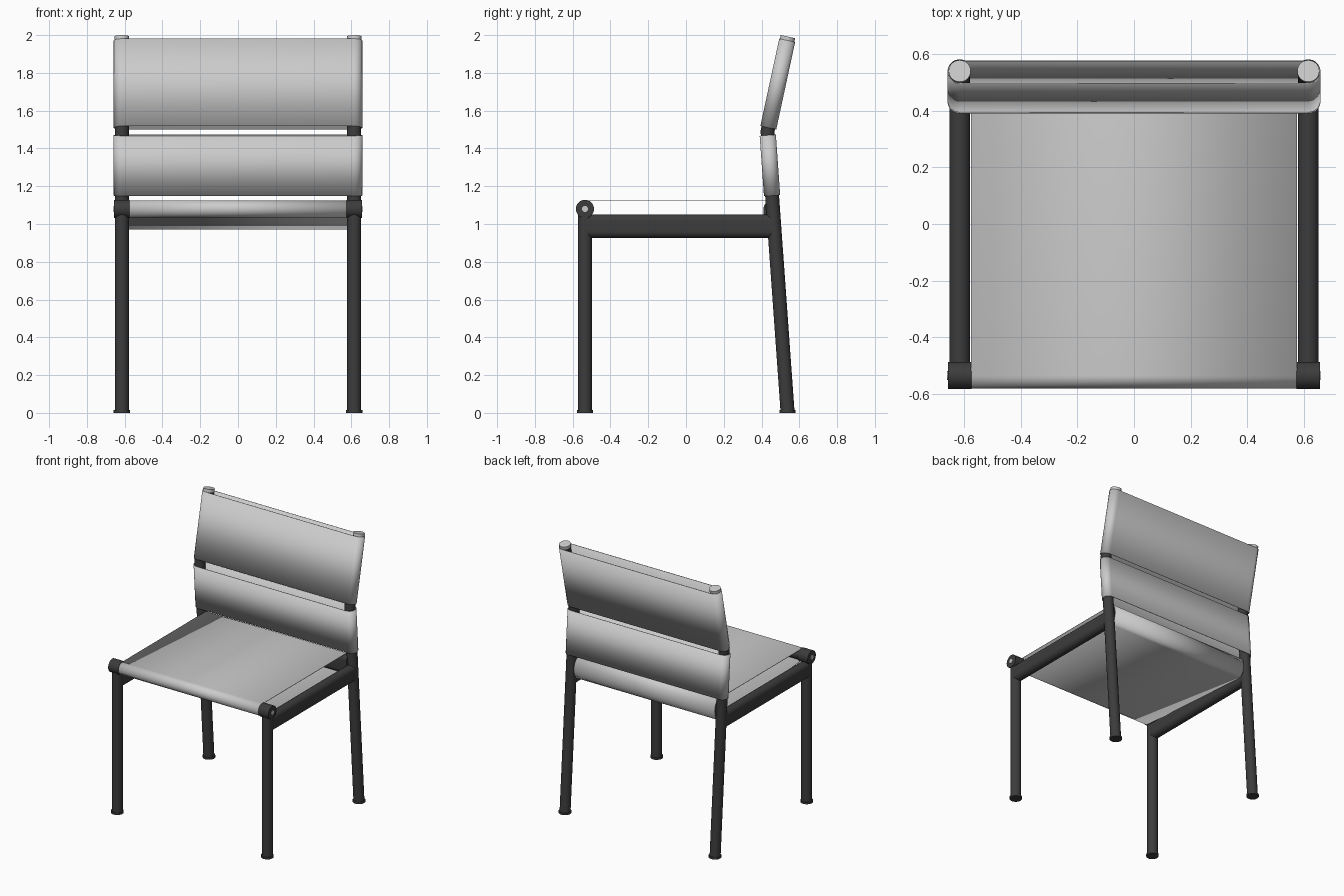
import bpy, math
from mathutils import Vector
from math import pi, cos, sin, radians

if "Cube" in bpy.data.objects:
    bpy.data.objects.remove(bpy.data.objects["Cube"])

dark = bpy.data.materials.new("dark_metal")
dark.diffuse_color = (0.045, 0.045, 0.045, 1)
dark.use_nodes = True
dark.node_tree.nodes["Principled BSDF"].inputs["Base Color"].default_value = dark.diffuse_color
X = Vector((1, 0, 0))


def stadium(hu, hv, n=16):
    """Rounded outline, half sizes hu and hv (a circle when equal)."""
    r = min(hu, hv)
    pts = []
    for cu, cv, start in ((1, 1, 0), (-1, 1, .5), (-1, -1, 1), (1, -1, 1.5)):
        for i in range(n // 2 + 1):
            a = start * pi + i * pi / n
            p = (cu * (hu - r) + r * cos(a), cv * (hv - r) + r * sin(a))
            if not pts or math.dist(p, pts[-1]) > 1e-5:
                pts.append(p)
    if math.dist(pts[0], pts[-1]) < 1e-5:
        pts.pop()
    return pts


def sweep(name, profile, path, u=X, mat=None, caps=True, thickness=0):
    """Sweep a closed profile along a path; u is the profile's first axis."""
    path = [Vector(p) for p in path]
    n, verts, faces = len(profile), [], []
    for i, c in enumerate(path):
        t = Vector()
        if i > 0:
            t += (c - path[i - 1]).normalized()
        if i < len(path) - 1:
            t += (path[i + 1] - c).normalized()
        v = t.normalized().cross(u)
        verts += [c + u * a + v * b for a, b in profile]
    for k in range(len(path) - 1):
        for i in range(n):
            j = (i + 1) % n
            faces.append((k * n + i, k * n + j, k * n + n + j, k * n + n + i))
    if caps:
        faces.append(tuple(reversed(range(n))))
        faces.append(tuple(range(len(verts) - n, len(verts))))
    me = bpy.data.meshes.new(name)
    me.from_pydata(verts, [], faces)
    me.shade_smooth()
    me.set_sharp_from_angle(angle=radians(35))
    ob = bpy.data.objects.new(name, me)
    bpy.context.collection.objects.link(ob)
    if mat:
        me.materials.append(mat)
    if thickness:
        m = ob.modifiers.new("cloth", 'SOLIDIFY')
        m.thickness = thickness
        m.offset = -1
    return ob


def circle(r):
    return stadium(r, r)


def leg_point(x, z):
    """Point on the bent rear leg's centre line at height z."""
    y = 0.538 - 0.0715 * z if z < 1.49 else 0.4315 + 0.216 * (z - 1.49)
    return (x, y, z)


LX, FY, FZ = 0.615, -0.535, 1.08
Y = Vector((0, 1, 0))

for side, s in (("left", -1), ("right", 1)):
    x = s * LX
    # front leg, foot and top joint
    sweep(side + "_front_leg", circle(.037), [(x, FY, .005), (x, FY, 1.07)], mat=dark)
    sweep(side + "_front_foot", circle(.043), [(x, FY, 0), (x, FY, .014)], mat=dark)
    sweep(side + "_front_joint", circle(.048), [(x - .041, FY, FZ), (x + .041, FY, FZ)], Y, dark)
    xe = x + s * .041
    sweep(side + "_joint_screw", circle(.016), [(xe - .003, FY, FZ), (xe + .002, FY, FZ)], Y)
    # bent rear leg, foot and end plug
    sweep(side + "_rear_leg", circle(.037),
          [leg_point(x, z) for z in (.005, 1.49, 1.975)], mat=dark)
    sweep(side + "_rear_foot", circle(.043), [(x, .538, 0), (x, .538, .014)], mat=dark)
    sweep(side + "_end_plug", circle(.039), [leg_point(x, 1.972), leg_point(x, 1.992)])
    # oval side rail
    sweep(side + "_side_rail", stadium(.036, .0625), [(x, FY, .988), (x, .463, .988)], mat=dark)

# cloth bands looped round the rear legs
band = stadium(LX + .043, .043)
sweep("lower_back_band", band, [leg_point(0, 1.15), leg_point(0, 1.47)], caps=False, thickness=.004)
sweep("upper_back_band", band, [leg_point(0, 1.51), leg_point(0, 1.972)], caps=False, thickness=.004)

# cross bars inside the seat loop
sweep("front_crossbar", circle(.04), [(-.58, FY, FZ), (.58, FY, FZ)], Y, dark)
sweep("rear_crossbar", stadium(.034, .07), [(-.6, .445, 1.047), (.6, .445, 1.047)], Y, dark)

# seat cloth: a loop round the front bar and the taller rear bar
N = 20
loop = [(FY - .045 * sin(pi * i / N), FZ - .045 * cos(pi * i / N)) for i in range(N + 1)]
loop += [(.44 + .048 * sin(pi * i / N), 1.0475 + .0775 * cos(pi * i / N)) for i in range(N + 1)]
sweep("seat", loop, [(-.576, 0, 0), (.576, 0, 0)], Y, caps=False, thickness=.004)

# make all normals face outward
import bmesh
for ob in bpy.context.collection.objects:
    bm = bmesh.new()
    bm.from_mesh(ob.data)
    bmesh.ops.recalc_face_normals(bm, faces=bm.faces)
    bm.to_mesh(ob.data)
    bm.free()
